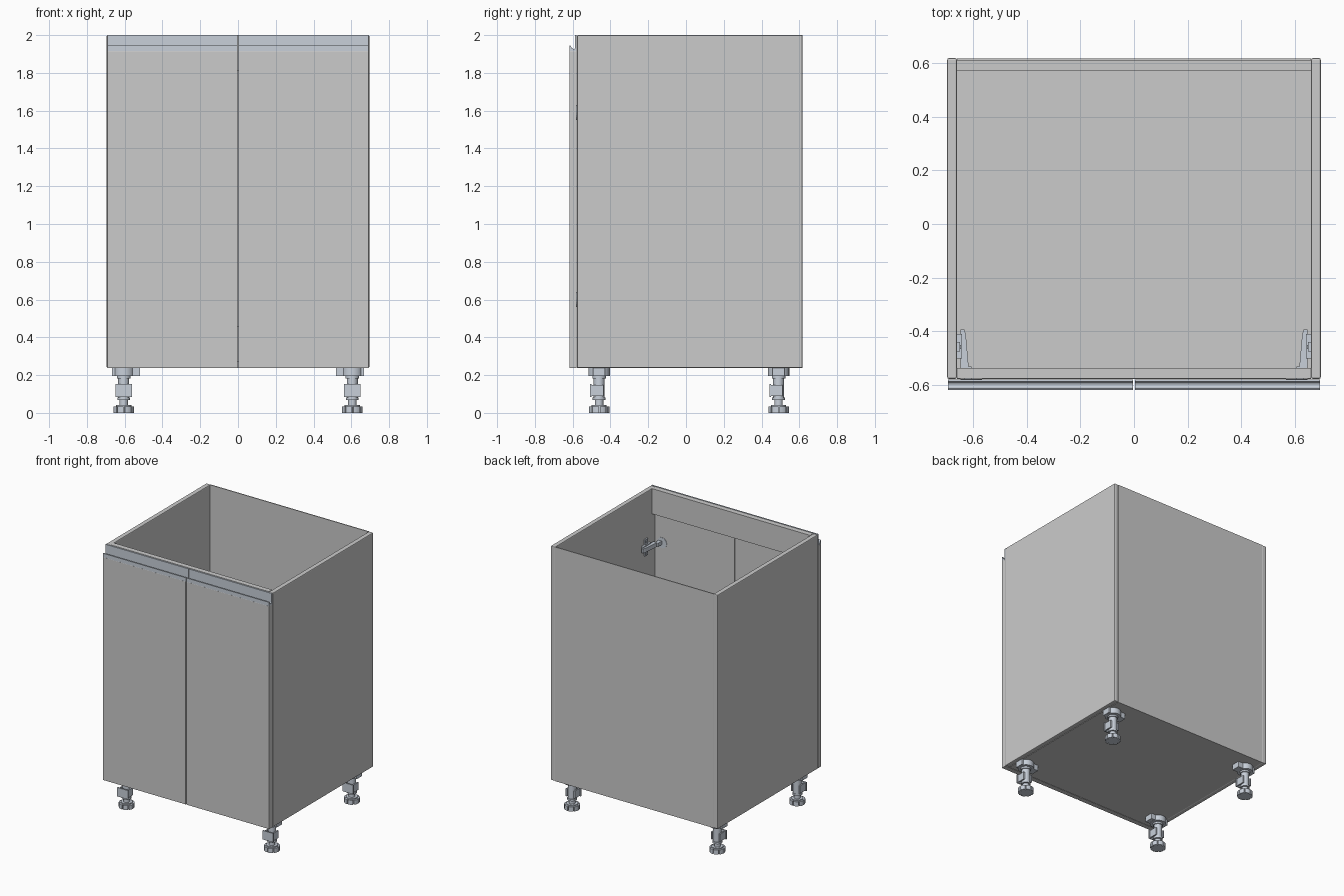
import bpy, bmesh
from math import cos, sin, pi, radians

if "Cube" in bpy.data.objects:
    bpy.data.objects.remove(bpy.data.objects["Cube"])

metal = bpy.data.materials.new("metal")
metal.diffuse_color = (0.58, 0.63, 0.70, 1)
metal.use_nodes = True
metal.node_tree.nodes["Principled BSDF"].inputs["Base Color"].default_value = metal.diffuse_color


def finish(bm, name, mat=None, bevel=0.0, smooth=False):
    bmesh.ops.recalc_face_normals(bm, faces=bm.faces)
    me = bpy.data.meshes.new(name)
    bm.to_mesh(me)
    bm.free()
    ob = bpy.data.objects.new(name, me)
    bpy.context.collection.objects.link(ob)
    if mat:
        me.materials.append(mat)
    if bevel:
        m = ob.modifiers.new("bevel", 'BEVEL')
        m.width, m.segments = bevel, 2
    if smooth:
        bpy.ops.object.select_all(action='DESELECT')
        ob.select_set(True)
        bpy.context.view_layer.objects.active = ob
        bpy.ops.object.shade_smooth_by_angle(angle=radians(35))
    return ob


def extrude(bm, points, vec):
    f = bm.faces.new([bm.verts.new(p) for p in points])
    r = bmesh.ops.extrude_face_region(bm, geom=[f])
    vs = [g for g in r["geom"] if isinstance(g, bmesh.types.BMVert)]
    bmesh.ops.translate(bm, verts=vs, vec=vec)


def add_box(bm, x0, x1, y0, y1, z0, z1):
    extrude(bm, [(x0, y0, z0), (x1, y0, z0), (x1, y1, z0), (x0, y1, z0)], (0, 0, z1 - z0))


def box(name, *dims, mat=None, bevel=0.0):
    bm = bmesh.new()
    add_box(bm, *dims)
    return finish(bm, name, mat, bevel)


def add_disc(bm, cx, cy, r, z0, z1, n=24):
    extrude(bm, [(cx + r * cos(2 * pi * i / n), cy + r * sin(2 * pi * i / n), z0)
                 for i in range(n)], (0, 0, z1 - z0))


def add_gear(bm, cx, cy, r, r_in, z0, z1, teeth=8):
    # disc with narrow notches around the rim
    pts = []
    for t in range(teeth):
        for k, rad in ((0.0, r_in), (0.12, r_in), (0.14, r), (0.42, r), (0.70, r), (0.98, r)):
            a = 2 * pi * (t + k) / teeth
            pts.append((cx + rad * cos(a), cy + rad * sin(a), z0))
    extrude(bm, pts, (0, 0, z1 - z0))


W, IN = 0.695, 0.659       # outer and inner half widths
BOT, TOP = 0.238, 2.0

# Carcass
for s, side in ((-1, "left"), (1, "right")):
    x0, x1 = sorted((s * IN, s * W))
    box(side + "_side_panel", x0, x1, -0.576, 0.617, BOT, TOP, bevel=0.006)
box("bottom_panel", -IN, IN, -0.576, 0.609, BOT, BOT + 0.036)
box("back_panel", -IN, IN, 0.609, 0.616, BOT, TOP)
box("front_top_rail", -IN, IN, -0.574, -0.535, 1.81, TOP)
box("back_lower_rail", -IN, IN, 0.57, 0.609, BOT + 0.036, 0.46)

# Doors with recessed metal grip profile along the top
grip = [(-0.617, 1.915), (-0.617, 1.944), (-0.613, 1.946), (-0.606, 1.934), (-0.596, 1.925),
        (-0.590, 1.926), (-0.587, 1.932), (-0.587, 2.0), (-0.579, 2.0), (-0.579, 1.915)]
for s, side in ((-1, "left"), (1, "right")):
    x0, x1 = sorted((s * 0.003, s * 0.692))
    box(side + "_door", x0, x1, -0.617, -0.579, BOT, 1.915, bevel=0.001)
    bm = bmesh.new()
    extrude(bm, [(x0, y, z) for y, z in grip], (x1 - x0, 0, 0))
    finish(bm, side + "_door_grip", metal)

    # Hinges: tapered arm, wall plate, screws and door cup
    for z, level in ((1.59, "upper"), (0.60, "lower")):
        bm = bmesh.new()
        arm = [(0.615, -0.535), (0.626, -0.41), (0.632, -0.392), (0.646, -0.392),
               (0.646, -0.535)]
        extrude(bm, [(s * x, y, z - 0.016) for x, y in arm], (0, 0, 0.032))
        add_box(bm, *sorted((s * 0.640, s * IN)), -0.50, -0.41, z - 0.022, z + 0.022)
        add_box(bm, *sorted((s * 0.648, s * IN)), -0.475, -0.44, z - 0.062, z + 0.062)
        for dz in (-0.045, 0.045):
            add_box(bm, *sorted((s * 0.643, s * 0.65)), -0.465, -0.45, z + dz - 0.008, z + dz + 0.008)
        add_box(bm, *sorted((s * 0.605, s * 0.63)), -0.579, -0.53, z - 0.014, z + 0.014)
        n = 20
        extrude(bm, [(s * 0.605 + 0.04 * cos(2 * pi * i / n), -0.582, z + 0.04 * sin(2 * pi * i / n))
                     for i in range(n)], (0, 0.006, 0))
        finish(bm, f"{side}_{level}_hinge", metal)

# Adjustable legs
for s, side in ((-1, "left"), (1, "right")):
    for y, end in ((-0.46, "front"), (0.49, "back")):
        x = s * 0.605
        bm = bmesh.new()
        # mounting flange with an inward ear and a socket
        add_disc(bm, x, y, 0.057, 0.195, BOT)
        add_box(bm, *sorted((x + s * 0.062, x - s * 0.086)), y - 0.032, y + 0.032, 0.196, BOT)
        add_disc(bm, x, y, 0.036, 0.182, 0.196)
        # column, collar and threaded stem
        add_disc(bm, x, y, 0.029, 0.072, 0.184)
        add_disc(bm, x, y, 0.034, 0.068, 0.082)
        add_disc(bm, x, y, 0.022, 0.035, 0.07)
        # plinth clip facing forward
        add_box(bm, x - 0.044, x + 0.044, y - 0.049, y - 0.040, 0.085, 0.152)
        for d in (-1, 1):
            add_box(bm, *sorted((x + d * 0.028, x + d * 0.038)), y - 0.041, y + 0.022, 0.090, 0.147)
        # notched foot
        add_gear(bm, x, y, 0.054, 0.042, 0.0, 0.034)
        add_disc(bm, x, y, 0.040, 0.033, 0.041)
        finish(bm, f"{end}_{side}_leg", metal, smooth=True)
